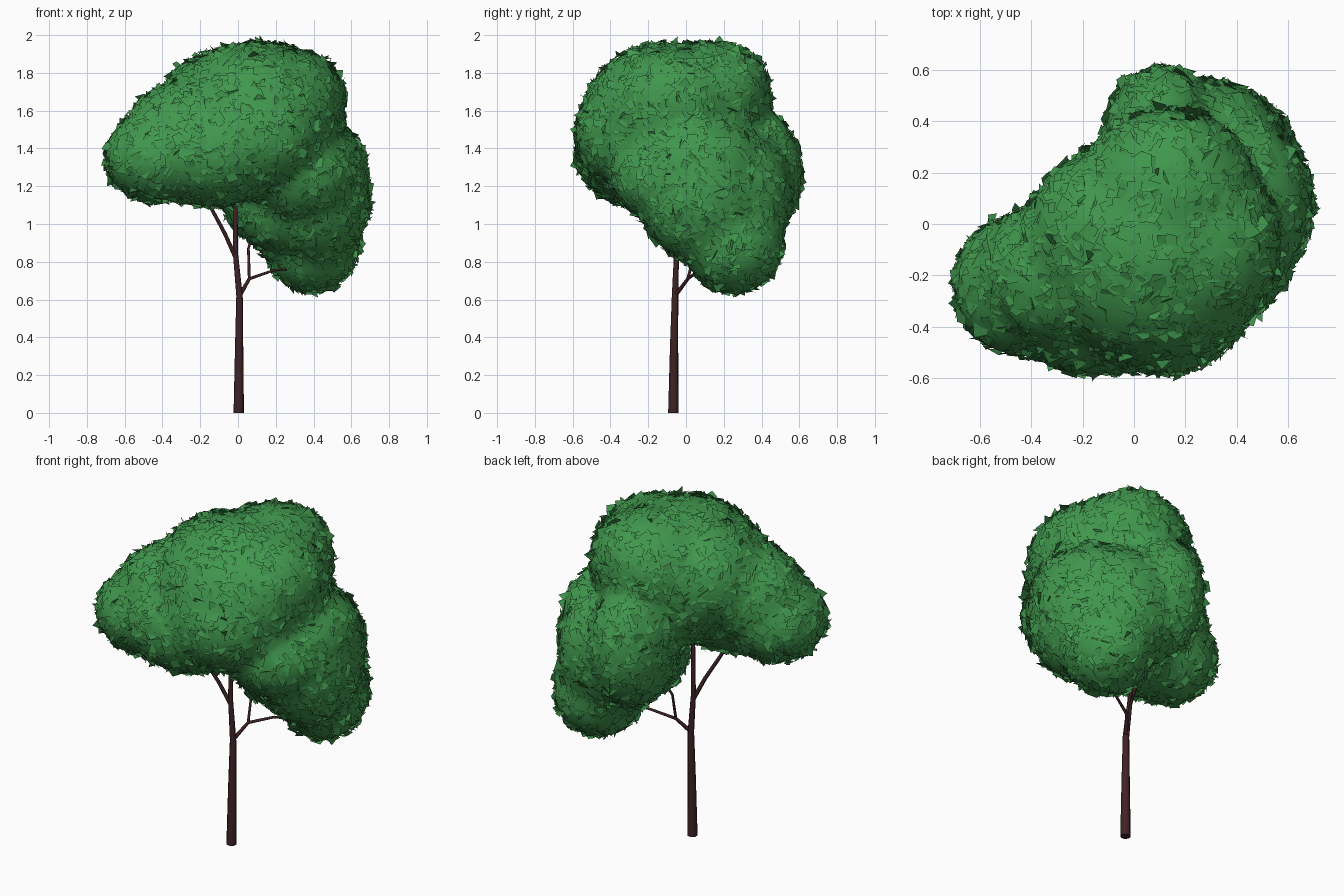
import bpy, bmesh, math, random
from mathutils import Vector, Matrix

if "Cube" in bpy.data.objects:
    bpy.data.objects.remove(bpy.data.objects["Cube"])

rng = random.Random(7)


def material(name, color):
    m = bpy.data.materials.new(name)
    m.diffuse_color = (*color, 1)
    m.use_nodes = True
    m.node_tree.nodes["Principled BSDF"].inputs["Base Color"].default_value = m.diffuse_color
    return m


LEAF = material("leaf green", (0.052, 0.31, 0.075))
BARK = material("dark bark", (0.05, 0.016, 0.018))


def add_object(name, data, mat):
    ob = bpy.data.objects.new(name, data)
    data.materials.clear()
    data.materials.append(mat)
    bpy.context.collection.objects.link(ob)
    return ob


def foliage_mass(name, lobes):
    """Fuse ellipsoid lobes (centre, radii) into one soft rounded mass."""
    bm = bmesh.new()
    for centre, radii in lobes:
        mat = Matrix.Translation(centre) @ Matrix.Diagonal((*radii, 1))
        bmesh.ops.create_icosphere(bm, subdivisions=4, radius=1, matrix=mat)
    raw = bpy.data.meshes.new(name + "_raw")
    bm.to_mesh(raw)
    bm.free()
    ob = add_object(name, raw, LEAF)
    remesh = ob.modifiers.new("fuse", 'REMESH')
    remesh.mode = 'VOXEL'
    remesh.voxel_size = 0.03
    smooth = ob.modifiers.new("soften", 'SMOOTH')
    smooth.factor = 0.5
    smooth.iterations = 16
    bpy.context.view_layer.update()
    deps = bpy.context.evaluated_depsgraph_get()
    mesh = bpy.data.meshes.new_from_object(ob.evaluated_get(deps))
    ob.modifiers.clear()
    ob.data = mesh
    mesh.materials.clear()
    mesh.materials.append(LEAF)
    mesh.shade_smooth()
    return ob


def leaf_cards(name, mass, density):
    """Scatter small ragged leaf cards over a foliage mass."""
    mesh = mass.data
    verts, faces, normals = [], [], []
    for poly in mesh.polygons:
        expected = poly.area * density
        count = int(expected) + (rng.random() < expected % 1)
        corners = [mesh.vertices[i].co for i in poly.vertices]
        for _ in range(count):
            weights = [rng.random() + 0.05 for _ in corners]
            p = sum((c * w for c, w in zip(corners, weights)), Vector()) / sum(weights)
            n = poly.normal
            tilt = Vector([rng.gauss(0, 0.42) for _ in range(3)])
            axis = (n + tilt).normalized()
            u = axis.orthogonal().normalized()
            v = axis.cross(u)
            size = rng.uniform(0.02, 0.04)
            p = p + n * rng.uniform(-0.006, 0.010)
            sides = rng.choice((3, 4, 4))
            start = rng.uniform(0, math.tau)
            base = len(verts)
            for k in range(sides):
                a = start + math.tau * (k + rng.uniform(-0.2, 0.2)) / sides
                r = size * rng.uniform(0.75, 1.25)
                verts.append(p + u * (r * math.cos(a)) + v * (r * math.sin(a)))
                normals.append((n * 0.5 + axis * 0.5).normalized())
            faces.append(range(base, base + sides))
    cards = bpy.data.meshes.new(name)
    cards.from_pydata(verts, [], [list(f) for f in faces])
    cards.update()
    cards.shade_smooth()
    cards.normals_split_custom_set_from_vertices(normals)
    add_object(name, cards, LEAF)


def limb(name, points):
    """Tapered limb along (x, y, z, radius) points."""
    curve = bpy.data.curves.new(name, 'CURVE')
    curve.dimensions = '3D'
    curve.bevel_depth = 1.0
    curve.bevel_resolution = 2
    curve.use_fill_caps = True
    spline = curve.splines.new('POLY')
    spline.points.add(len(points) - 1)
    for pt, (x, y, z, r) in zip(spline.points, points):
        pt.co = (x, y, z, 1)
        pt.radius = r
    spline.use_smooth = True
    add_object(name, curve, BARK)


# Upper lobes: tall dome with a long arm reaching left and forward
upper = [
    ((0.08, -0.09, 1.57), (0.47, 0.46, 0.39)),
    ((0.14, 0.13, 1.68), (0.34, 0.32, 0.29)),
    ((0.17, 0.22, 1.73), (0.24, 0.22, 0.22)),
    ((0.29, -0.07, 1.65), (0.28, 0.34, 0.28)),
    ((-0.08, -0.04, 1.60), (0.34, 0.34, 0.32)),
    ((-0.26, -0.19, 1.48), (0.34, 0.30, 0.28)),
    ((-0.14, -0.26, 1.38), (0.38, 0.33, 0.29)),
    ((-0.43, -0.24, 1.35), (0.28, 0.28, 0.24)),
    ((0.10, -0.32, 1.47), (0.34, 0.27, 0.28)),
]

# Lower lobes: hanging mass on the right, wrapping forward, with a rear lobe
lower = [
    ((0.42, 0.08, 1.15), (0.28, 0.33, 0.36)),
    ((0.38, 0.07, 1.32), (0.30, 0.35, 0.24)),
    ((0.34, -0.10, 1.25), (0.28, 0.30, 0.24)),
    ((0.11, 0.33, 1.27), (0.23, 0.29, 0.36)),
    ((0.30, 0.23, 1.15), (0.31, 0.33, 0.37)),
    ((0.39, 0.25, 0.90), (0.25, 0.27, 0.27)),
    ((0.22, 0.08, 1.07), (0.23, 0.26, 0.22)),
]

crown = foliage_mass("crown", upper + lower)
leaf_cards("crown_leaves", crown, 800)

# Trunk and branches
limb("trunk", [(0.004, -0.067, 0, 0.029), (0.006, -0.063, 0.35, 0.023),
               (0.008, -0.058, 0.62, 0.018), (-0.014, -0.05, 0.85, 0.014),
               (-0.012, -0.05, 1.3, 0.010)])
limb("left_branch", [(-0.012, -0.05, 0.82, 0.012), (-0.07, -0.08, 0.95, 0.011),
                     (-0.145, -0.12, 1.09, 0.010), (-0.22, -0.16, 1.25, 0.007)])
limb("right_branch", [(0.008, -0.058, 0.62, 0.012), (0.06, 0.01, 0.71, 0.009),
                      (0.19, 0.07, 0.755, 0.007), (0.33, 0.10, 0.765, 0.004)])
limb("right_twig", [(0.06, 0.01, 0.71, 0.008), (0.055, 0.05, 0.87, 0.007),
                    (0.11, 0.14, 1.05, 0.005)])
